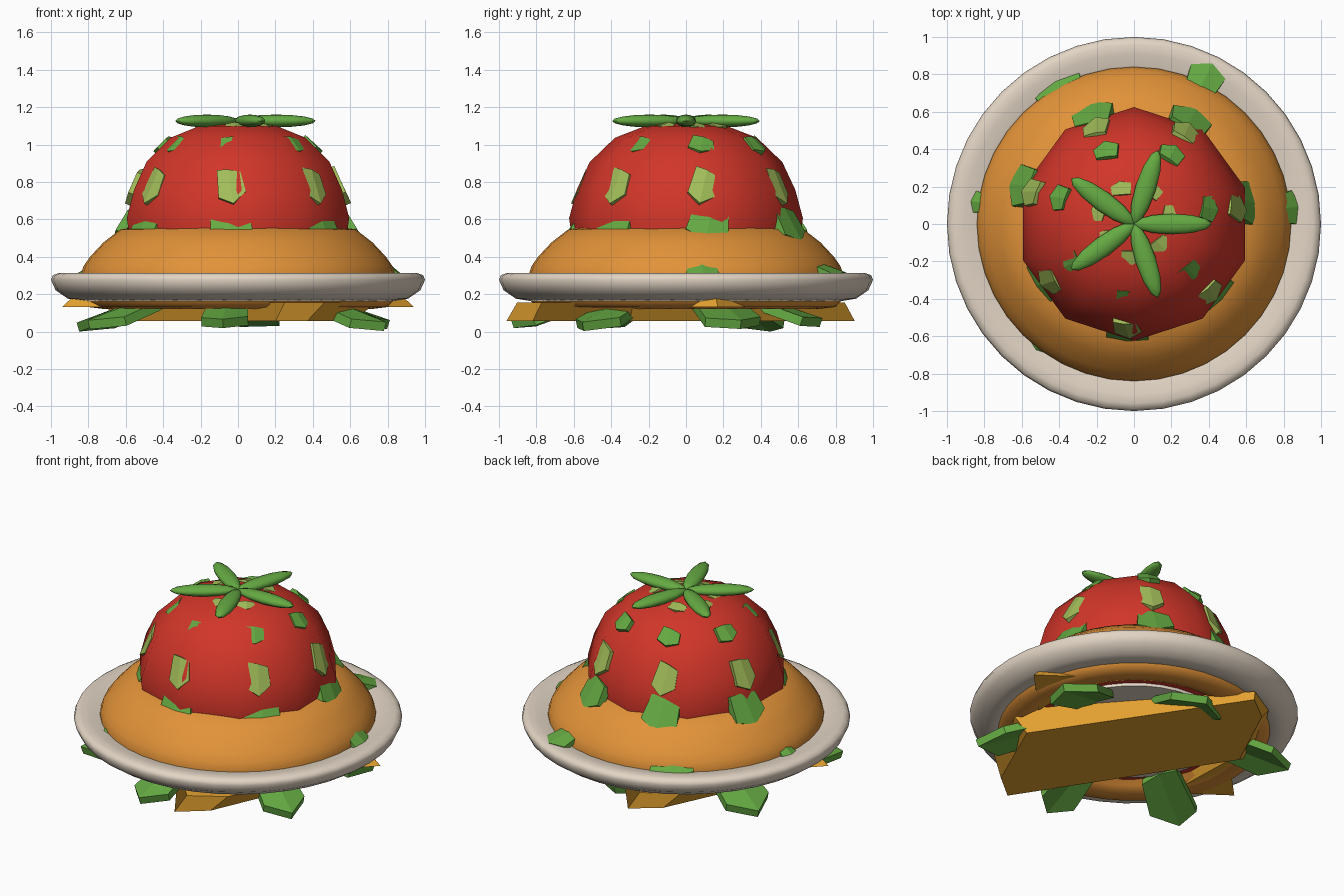
import bpy, bmesh, math
from mathutils import Vector, Matrix

if "Cube" in bpy.data.objects:
    bpy.data.objects.remove(bpy.data.objects["Cube"], do_unlink=True)


def material(name, r, g, b):
    m = bpy.data.materials.new(name)
    m.use_nodes = True
    m.diffuse_color = (r, g, b, 1)
    m.node_tree.nodes["Principled BSDF"].inputs["Base Color"].default_value = (r, g, b, 1)
    return m


RED = material("tomato red", 0.64, 0.036, 0.022)
BUN = material("bun orange", 0.76, 0.29, 0.04)
CREAM = material("plate cream", 0.76, 0.66, 0.55)
GREEN = material("leaf green", 0.13, 0.40, 0.055)
PALE = material("pale green", 0.36, 0.51, 0.10)
CHEESE = material("cheese yellow", 0.80, 0.37, 0.03)


def finish(name, bm, mat, smooth=None):
    bmesh.ops.recalc_face_normals(bm, faces=bm.faces)
    mesh = bpy.data.meshes.new(name)
    bm.to_mesh(mesh)
    bm.free()
    mesh.materials.append(mat)
    ob = bpy.data.objects.new(name, mesh)
    bpy.context.collection.objects.link(ob)
    if smooth:
        bpy.ops.object.select_all(action='DESELECT')
        ob.select_set(True)
        bpy.context.view_layer.objects.active = ob
        bpy.ops.object.shade_smooth_by_angle(angle=math.radians(smooth))
    return ob


def lathe(name, profile, sides, mat, start=0, closed=False):
    """Spin a radius/height profile round the z axis."""
    bm = bmesh.new()
    turn = Matrix.Rotation(math.radians(start), 3, 'Z')
    vs = [bm.verts.new(turn @ Vector((r, 0, z))) for r, z in profile]
    edges = [bm.edges.new(p) for p in zip(vs, vs[1:])]
    if closed:
        edges.append(bm.edges.new((vs[-1], vs[0])))
    bmesh.ops.spin(bm, geom=vs + edges, cent=(0, 0, 0), axis=(0, 0, 1),
                   angle=math.tau, steps=sides, use_duplicate=False)
    bmesh.ops.remove_doubles(bm, verts=bm.verts, dist=0.0005)
    return finish(name, bm, mat, 75)


def slab(name, points, z, thick, mat, widen, shorten):
    """Flat polygon given some thickness, its top scaled in x and y."""
    bm = bmesh.new()
    bm.faces.new([bm.verts.new((x, y, z)) for x, y in points])
    res = bmesh.ops.extrude_face_region(bm, geom=bm.faces[:])
    for v in res["geom"]:
        if isinstance(v, bmesh.types.BMVert):
            v.co = Vector((v.co.x * widen, v.co.y * shorten, v.co.z + thick))
    return finish(name, bm, mat)


LEAF = [(-0.5, -0.25), (0, -0.5), (0.5, -0.2), (0.42, 0.35), (0, 0.45), (-0.4, 0.5)]


def leaf(name, angle, r, z, w, h, lean, mat, fold=0.03, roll=0, thick=0.03, back=0):
    """Folded six-sided leaf facing outwards; lean tips its face upwards."""
    a, t = math.radians(angle), math.radians(lean)
    out = Vector((math.cos(a), math.sin(a), 0))
    side = Vector((-math.sin(a), math.cos(a), 0))
    normal = out * math.cos(t) + Vector((0, 0, math.sin(t)))
    up = normal.cross(side)
    spin = Matrix.Rotation(math.radians(roll), 3, normal)
    centre = out * r + Vector((0, back, z))
    bm = bmesh.new()
    rings = []
    for depth in (0, -thick):
        ring = [bm.verts.new(centre + spin @ (side * u * w + up * v * h)
                             + normal * (depth - fold * 4 * u * u)) for u, v in LEAF]
        bm.faces.new((ring[0], ring[1], ring[4], ring[5]))
        bm.faces.new((ring[1], ring[2], ring[3], ring[4]))
        rings.append(ring)
    for i in range(6):
        j = (i + 1) % 6
        bm.faces.new((rings[0][i], rings[0][j], rings[1][j], rings[1][i]))
    return finish(name, bm, mat)


# Plate rim, bun and tomato dome
lathe("plate_rim", [(0.80, 0.28), (0.85, 0.29), (0.91, 0.305), (0.96, 0.306), (0.99, 0.295),
                    (1.0, 0.27), (0.975, 0.215), (0.91, 0.17), (0.82, 0.155), (0.78, 0.20)],
      40, CREAM, closed=True)
lathe("bun", [(0.0, 0.24), (0.58, 0.24), (0.64, 0.14), (0.72, 0.115), (0.80, 0.125), (0.84, 0.17),
              (0.84, 0.30), (0.825, 0.345), (0.79, 0.395), (0.72, 0.47), (0.63, 0.54),
              (0.5, 0.56), (0.0, 0.565)], 40, BUN)
lathe("tomato", [(0.0, 0.5), (0.61, 0.5), (0.625, 0.6), (0.585, 0.75), (0.515, 0.9),
                 (0.38, 1.03), (0.22, 1.092), (0.0, 1.112)], 10, RED, start=18)

# Fillings seen under the bun
lathe("tomato_slice", [(0, 0.17), (0.63, 0.17), (0.63, 0.2), (0, 0.2)], 10, RED, start=18)
lathe("inner_plate", [(0, 0.15), (0.56, 0.15), (0.56, 0.18), (0, 0.18)], 32, CREAM)

# Cheese: low sheet with hanging ends, and two side corners
half = [(0.6, -0.3), (0.37, -0.82), (0.2, -0.96)]
slab("cheese_sheet", half + [(-x, -y * 0.94) for x, y in half], 0.05, 0.1, CHEESE, 1.25, 0.94)
for s, side in ((1, "left"), (-1, "right")):
    slab("cheese_corner_" + side, [(0.94 * s, 0.17 * s), (0.62 * s, 0.40 * s),
                                   (0.64 * s, -0.14 * s)], 0.125, 0.045, CHEESE, 0.95, 0.95)

# Lettuce lying under the plate, drooping outwards
for i, (a, r, w, h) in enumerate([(20, 0.65, 0.32, 0.45), (-35, 0.72, 0.27, 0.52),
                                  (-95, 0.74, 0.25, 0.42), (-147, 0.74, 0.29, 0.46),
                                  (152, 0.72, 0.30, 0.54), (88, 0.55, 0.40, 0.38)]):
    leaf(f"lettuce_{i}", a, r, 0.125, w, h, 72, GREEN, fold=0.025, thick=0.05)

# Lettuce tips between bun and plate
for i, (a, r, z, w, h, lean) in enumerate([(64, 0.875, 0.335, 0.2, 0.17, 72),
                                           (119, 0.825, 0.33, 0.27, 0.17, 52),
                                           (172, 0.86, 0.31, 0.12, 0.12, 60),
                                           (6, 0.845, 0.33, 0.18, 0.14, 50),
                                           (232, 0.83, 0.31, 0.1, 0.1, 50)]):
    leaf(f"lettuce_tip_{i}", a, r, z, w, h, lean, GREEN, fold=0.015)

# Rows of leaf pieces over the tomato, set slightly towards the back
rows = [("leaf_low", 0.645, 0.572, 0.23, 0.22, 30, GREEN, 0.05, 0.025),
        ("leaf_middle", 0.59, 0.775, 0.15, 0.21, 23, PALE, 0.05, 0.005),
        ("leaf_high", 0.43, 1.0, 0.14, 0.12, 46, GREEN, 0.03, 0.02),
        ("leaf_top", 0.20, 1.104, 0.12, 0.08, 74, PALE, 0.03, 0.015)]
for name, r, z, w, h, lean, mat, thick, back in rows:
    for k in range(7):
        angle = 9 + k * 360 / 7
        # follow the flat sides of the ten-sided dome
        off = (angle - 18) % 36 - 18
        fit = 0.952 / math.cos(math.radians(off))
        leaf(f"{name}_{k}", angle, r * fit, z, w, h, lean, mat,
             fold=0.012, roll=(k * 17) % 30 - 15, thick=thick, back=back)

# Star of five slim leaves on top
for k in range(5):
    bm = bmesh.new()
    bmesh.ops.create_uvsphere(bm, u_segments=12, v_segments=8, radius=1)
    turn = Matrix.Rotation(k * math.tau / 5, 4, 'Z')
    shape = Matrix.Translation((0.205, 0, 1.12)) @ Matrix.Diagonal((0.21, 0.055, 0.034, 1))
    bmesh.ops.transform(bm, matrix=turn @ shape, verts=bm.verts)
    finish(f"stem_leaf_{k}", bm, GREEN, 60)

# Stand everything on the ground
parts = [o for o in bpy.context.collection.objects if o.type == 'MESH']
low = min(v.co.z for o in parts for v in o.data.vertices)
for o in parts:
    o.data.transform(Matrix.Translation((0, 0, -low)))
